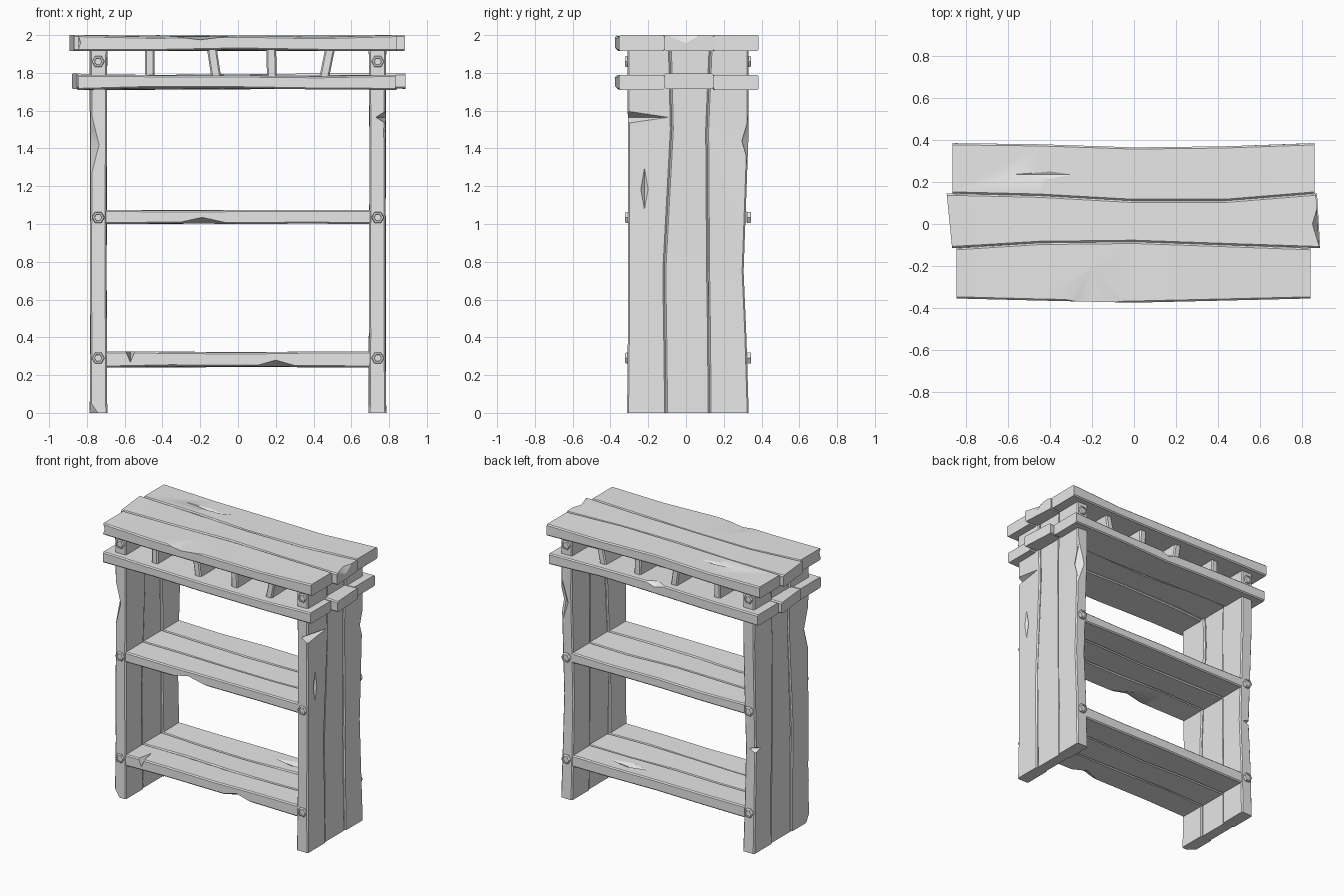
import bpy, bmesh, math, random
from mathutils import Matrix, Vector

random.seed(4)
cube = bpy.data.objects.get("Cube")
if cube:
    bpy.data.objects.remove(cube, do_unlink=True)

wood = bpy.data.materials.new("pale grey wood")
wood.use_nodes = True
wood.diffuse_color = (0.8, 0.8, 0.8, 1)
wood.node_tree.nodes["Principled BSDF"].inputs["Base Color"].default_value = (0.8, 0.8, 0.8, 1)


def make_object(name, bm):
    bmesh.ops.recalc_face_normals(bm, faces=bm.faces)
    mesh = bpy.data.meshes.new(name)
    bm.to_mesh(mesh)
    bm.free()
    mesh.materials.append(wood)
    obj = bpy.data.objects.new(name, mesh)
    bpy.context.collection.objects.link(obj)
    return obj


def loft(bm, rings):
    """Skin a list of closed rings and cap both ends."""
    rows = [[bm.verts.new(p) for p in ring] for ring in rings]
    n = len(rows[0])
    for a, b in zip(rows, rows[1:]):
        for i in range(n):
            j = (i + 1) % n
            bm.faces.new((a[i], a[j], b[j], b[i]))
    bm.faces.new(rows[0])
    bm.faces.new(rows[-1])


def chip(obj, cutters):
    """Cut diamond-shaped bites (centre, radii) out of a part."""
    helpers = []
    for centre, radii in cutters:
        bm = bmesh.new()
        bmesh.ops.create_icosphere(bm, subdivisions=1, radius=1)
        bm.clear()
        tips = [Vector([s if k == axis else 0 for k in range(3)])
                for axis in range(3) for s in (1, -1)]
        v = [bm.verts.new(Matrix.Diagonal(radii) @ t + Vector(centre)) for t in tips]
        for x in v[0:2]:
            for y in v[2:4]:
                for z in v[4:6]:
                    bm.faces.new((x, y, z))
        helper = make_object("chip_cutter", bm)
        helper.hide_render = True
        mod = obj.modifiers.new("chip", 'BOOLEAN')
        mod.object = helper
        mod.operation = 'DIFFERENCE'
        mod.solver = 'EXACT'
        helpers.append(helper)
    bpy.context.view_layer.update()
    cut = bpy.data.meshes.new_from_object(obj.evaluated_get(bpy.context.evaluated_depsgraph_get()))
    obj.modifiers.clear()
    obj.data = cut
    for helper in helpers:
        bpy.data.objects.remove(helper, do_unlink=True)


def plank(name, stations, low, high, t0, t1, place, wear=0.008, skew=(0, 0), chips=()):
    """Rough board: s runs along it, low/high are its edges, t0..t1 its thickness."""
    bm = bmesh.new()
    c = 0.008
    rings = []
    last = len(stations) - 1
    for k, (s, a, b) in enumerate(zip(stations, low, high)):
        w = wear if 0 < k < last else 0
        d = [random.uniform(0, w) for _ in range(4)]
        section = [(a + c, t0 + d[0]), (b - c, t0 + d[1]), (b, t0 + c + d[1]), (b, t1 - c - d[2]),
                   (b - c, t1 - d[2]), (a + c, t1 - d[3]), (a, t1 - c - d[3]), (a, t0 + c + d[0])]
        slant = skew[0] if k == 0 else skew[1] if k == last else 0
        mid = (a + b) / 2
        rings.append([place(s + slant * (p - mid), p, t) for p, t in section])
    loft(bm, rings)
    obj = make_object(name, bm)
    if chips:
        chip(obj, chips)
    obj.data.shade_smooth()
    obj.data.set_sharp_from_angle(angle=math.radians(30))
    return obj


def flat(s, w, t):
    return (s, w, t)


rows = ("front", "middle", "back")

# Upper and lower decks
deck_edges = [[-.355, -.365, -.375, -.365, -.355], [-.115, -.09, -.085, -.1, -.115],
              [.145, .135, .11, .11, .145], [.385, .38, .365, .37, .385]]
upper_ends = [(-.845, .842), (-.88, .875), (-.865, .86)]
lower_ends = [(-.845, .835), (-.865, .88), (-.85, .84)]
upper_chips = [[((-.2, -.37, 2), (.2, .22, .025)), ((-.85, -.36, 1.96), (.02, .04, .06))],
               [((.88, .0, 2), (.03, .1, .05))],
               [((-.4, .235, 2), (.2, .025, .015))]]
lower_chips = [[], [], [((.0, .385, 1.79), (.12, .07, .04))]]
for deck, ends, z0, z1, chips in (("upper", upper_ends, 1.915, 2.0, upper_chips),
                                  ("lower", lower_ends, 1.71, 1.79, lower_chips)):
    for i, row in enumerate(rows):
        stations = [ends[i][0], -.45, 0, .43, ends[i][1]]
        skew = (-.1, -.06) if i == 1 else (0, 0)
        lift = .006 if deck == "lower" and i == 1 else 0
        plank(f"{deck}_deck_{row}_plank", stations, deck_edges[i], deck_edges[i + 1],
              z0 + lift, z1 + lift, flat, .012, skew, chips[i])

# Two shelves
shelf_edges = [[-.305] * 5, [-.1, -.09, -.105, -.11, -.1],
               [.12, .11, .1, .115, .12], [.32] * 5]
shelf_chips = {
    ("middle", 0): [((-.19, -.31, 1.0), (.17, .1, .037))],
    ("bottom", 0): [((.2, -.31, .24), (.15, .08, .042)), ((-.57, -.31, .325), (.025, .12, .06))],
    ("bottom", 2): [((.3, .22, .32), (.18, .04, .015))],
}
for shelf, z0, z1 in (("middle", 1.0, 1.075), ("bottom", .24, .325)):
    for i, row in enumerate(rows):
        plank(f"{shelf}_shelf_{row}_plank", [-.7, -.36, .01, .385, .7], shelf_edges[i],
              shelf_edges[i + 1], z0, z1, flat, .008, (0, 0), shelf_chips.get((shelf, i), ()))

# Upright side walls of three boards each
heights = [0, .4, .75, 1.5, 1.93]
side_edges = [[-.312, -.308, -.306, -.308, -.31], [-.105, -.11, -.115, -.075, -.085],
              [.125, .122, .117, .112, .13], [.332, .32, .305, .332, .332]]
side_chips = {
    (1, 0): [((.785, -.31, 1.565), (.055, .22, .035)), ((.785, -.22, 1.185), (.025, .025, .14))],
    (1, 2): [((.77, .335, 1.44), (.05, .05, .17))],
    (-1, 0): [((-.785, -.315, 1.42), (.055, .07, .22)), ((-.785, -.31, 0), (.045, .04, .065))],
    (-1, 2): [((-.785, .335, .75), (.09, .09, .035))],
}
for side, label in ((1, "left"), (-1, "right")):
    for i, row in enumerate(rows):
        inset = .008 if i == 1 else 0
        plank(f"{label}_side_{row}_board", heights, side_edges[i], side_edges[i + 1],
              .692 + inset, .785 - inset, lambda s, w, t: (side * t, w, s),
              .006, (0, 0), side_chips.get((side, i), ()))

# Leaning spacer boards between the decks
for n, (foot, head) in enumerate(((-.467, -.467), (-.113, -.14), (.18, .175), (.453, .49))):
    plank(f"spacer_{n + 1}", [1.76, 1.94], [foot - .026, head - .026], [foot + .026, head + .026],
          -.3, .31, lambda s, w, t: (w, t, s), 0)

# Hexagonal bolts on the front and back
for face, label, y in ((-1, "front", -.3), (1, "back", .322)):
    for x in (-.74, .74):
        for z in (.29, 1.035, 1.86):
            bm = bmesh.new()
            profile = ((.034, 0), (.034, .017), (.03, .023), (.021, .023), (.019, .017))
            loft(bm, [[(x + r * math.cos(a * math.pi / 3), y + face * d,
                        z + r * math.sin(a * math.pi / 3)) for a in range(6)]
                      for r, d in profile])
            make_object(f"{label}_bolt", bm)
